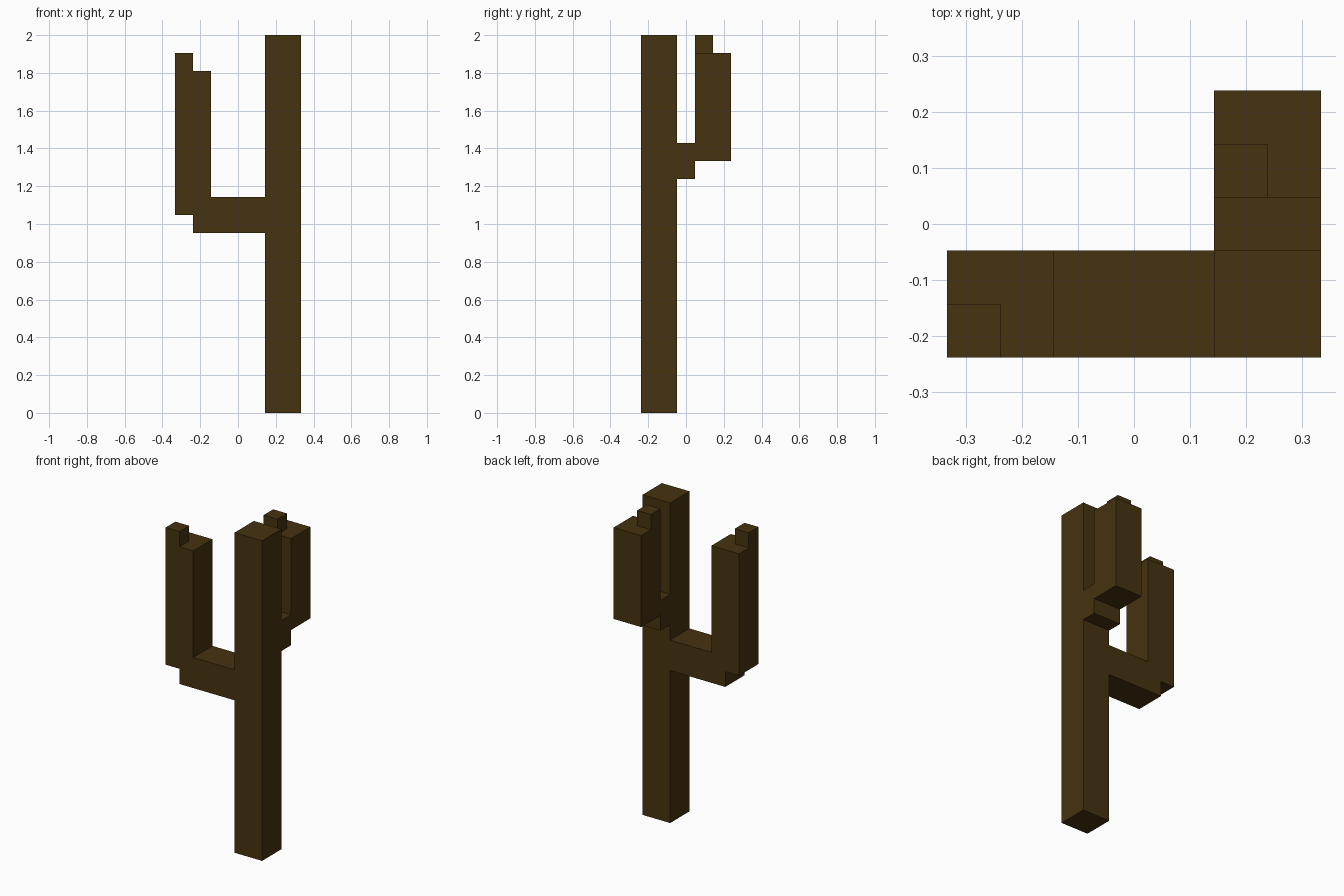
import bpy
import bmesh
from mathutils import Vector

if "Cube" in bpy.data.objects:
    bpy.data.objects.remove(bpy.data.objects["Cube"])

U = 2 / 21                        # one block of the 7 x 5 x 21 grid
ORIGIN = Vector((3.5, 2.5, 0))    # grid centre on the ground

bark = bpy.data.materials.new("dark_brown_bark")
bark.diffuse_color = (0.061, 0.033, 0.005, 1)
bark.use_nodes = True
bark.node_tree.nodes["Principled BSDF"].inputs["Base Color"].default_value = bark.diffuse_color


def extrude_part(name, outline, axis, start, end):
    """Extrude a side outline (horizontal, z) along 'x' or 'y', in blocks."""
    def place(h, z, d):
        p = Vector((d, h, z)) if axis == 'x' else Vector((h, d, z))
        return (p - ORIGIN) * U
    bm = bmesh.new()
    face = bm.faces.new([bm.verts.new(place(h, z, start)) for h, z in outline])
    side = bmesh.ops.extrude_face_region(bm, geom=[face], use_keep_orig=True)
    shift = place(0, 0, end) - place(0, 0, start)
    verts = [v for v in side["geom"] if isinstance(v, bmesh.types.BMVert)]
    bmesh.ops.translate(bm, verts=verts, vec=shift)
    bmesh.ops.recalc_face_normals(bm, faces=bm.faces)
    mesh = bpy.data.meshes.new(name)
    bm.to_mesh(mesh)
    bm.free()
    mesh.materials.append(bark)
    obj = bpy.data.objects.new(name, mesh)
    bpy.context.collection.objects.link(obj)
    return obj


def rect(h0, h1, z0, z1):
    return [(h0, z0), (h1, z0), (h1, z1), (h0, z1)]


# Trunk
extrude_part("trunk", rect(5, 7, 0, 21), 'y', 0, 2)

# Left branch: reaches out from the trunk, then turns up
extrude_part("left_branch", [(5, 10), (5, 12), (2, 12), (2, 19),
                             (0, 19), (0, 11), (1, 11), (1, 10)], 'y', 0, 2)
extrude_part("left_branch_tip", rect(0, 1, 19, 20), 'y', 0, 1)

# Back branch: short step out, then up
extrude_part("back_branch", [(2, 13), (3, 13), (3, 14), (5, 14),
                             (5, 20), (3, 20), (3, 15), (2, 15)], 'x', 5, 7)
extrude_part("back_branch_tip", rect(3, 4, 20, 21), 'x', 5, 6)
